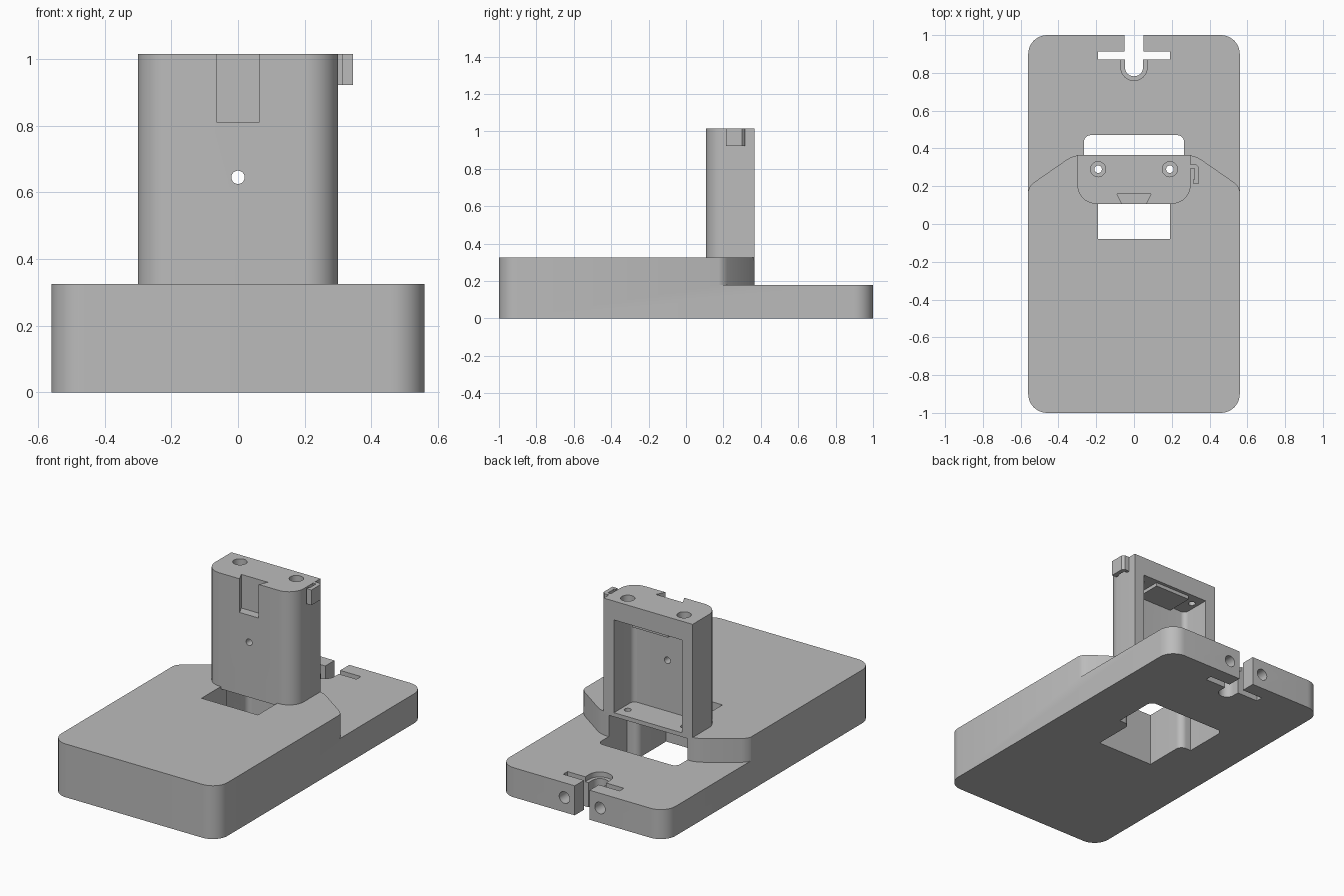
import bpy, bmesh, math
from mathutils import Vector, Matrix

if "Cube" in bpy.data.objects:
    bpy.data.objects.remove(bpy.data.objects["Cube"])

grey = bpy.data.materials.new("plain grey")
grey.diffuse_color = (0.5, 0.5, 0.5, 1)
grey.use_nodes = True
grey.node_tree.nodes["Principled BSDF"].inputs["Base Color"].default_value = grey.diffuse_color


def rounded(corners, steps=10):
    """Outline from (x, y, radius) corners, rounded by true arcs."""
    out = []
    n = len(corners)
    for i, (x, y, r) in enumerate(corners):
        p = Vector((x, y))
        if r == 0:
            out.append(p)
            continue
        a = (Vector(corners[i - 1][:2]) - p).normalized()
        b = (Vector(corners[(i + 1) % n][:2]) - p).normalized()
        half = a.angle(b) / 2
        c = p + (a + b).normalized() * (r / math.sin(half))
        t = r / math.tan(half)
        va, vb = p + a * t - c, p + b * t - c
        sweep = va.angle_signed(vb)
        for k in range(steps + 1):
            out.append(c + Matrix.Rotation(-sweep * k / steps, 2) @ va)
    return out


def circle(x, y, r, n=32):
    return [Vector((x + r * math.cos(2 * math.pi * k / n),
                    y + r * math.sin(2 * math.pi * k / n))) for k in range(n)]


def rect(x0, x1, y0, y1):
    return [Vector(p) for p in ((x0, y0), (x1, y0), (x1, y1), (x0, y1))]


def prism(name, outline, z0, z1, along_y=False):
    """Extrude an outline; along_y reads it as (x, z) and z0..z1 as y."""
    bm = bmesh.new()
    face = bm.faces.new([bm.verts.new((p[0], p[1], z0)) for p in outline])
    ext = bmesh.ops.extrude_face_region(bm, geom=[face])
    for v in ext["geom"]:
        if isinstance(v, bmesh.types.BMVert):
            v.co.z = z1
    if along_y:
        for v in bm.verts:
            v.co = (v.co.x, v.co.z, v.co.y)
    bmesh.ops.recalc_face_normals(bm, faces=bm.faces)
    mesh = bpy.data.meshes.new(name)
    bm.to_mesh(mesh)
    bm.free()
    mesh.materials.append(grey)
    ob = bpy.data.objects.new(name, mesh)
    bpy.context.collection.objects.link(ob)
    return ob


def cut(ob, outline, z0, z1, along_y=False):
    tool = prism("cutter", outline, z0, z1, along_y)
    tool.hide_render = True
    mod = ob.modifiers.new("cut", 'BOOLEAN')
    mod.operation, mod.solver, mod.object = 'DIFFERENCE', 'EXACT', tool
    bpy.context.view_layer.objects.active = ob
    bpy.ops.object.modifier_apply(modifier=mod.name)
    bpy.data.objects.remove(tool)


def finish(ob):
    bpy.ops.object.select_all(action='DESELECT')
    ob.select_set(True)
    bpy.context.view_layer.objects.active = ob
    bpy.ops.object.shade_smooth_by_angle(angle=math.radians(30))


# base block with rounded corners
base = prism("base", rounded([(-.56, -1, .1), (.56, -1, .1), (.56, 1, .1), (-.56, 1, .1)]), 0, .325)

# lowered rear deck behind the sloped shoulders
shoulder = [(.7, .17), (.56, .175), (.552, .197), (.53, .22), (.36, .338), (.33, .355), (.295, .365)]
cut(base, [(-.7, 1.2), (.7, 1.2)] + shoulder + [(-x, y) for x, y in reversed(shoulder)], .18, .6)

# stepped opening through the base
cut(base, rounded([(-.19, -.08, 0), (.19, -.08, 0), (.19, .19, .04), (.265, .19, 0),
                   (.265, .47, .035), (-.265, .47, .035), (-.265, .19, 0), (-.19, .19, .04)]), -.1, .6)

# rear cable slot, cross slot, round seat and its shallow ring
cut(base, rect(-.05, .05, .89, 1.1), -.1, .4)
cut(base, rect(-.19, .19, .87, .912), -.1, .4)
cut(base, rounded([(-.048, .782, .047), (.048, .782, .047), (.048, .89, 0), (-.048, .89, 0)]), -.1, .4)
cut(base, rounded([(-.07, .76, .069), (.07, .76, .069), (.07, .872, 0), (-.07, .872, 0)]), .15, .4)

# screw holes in the rear face
for s in (-1, 1):
    cut(base, circle(s * .12, .09, .035), .89, 1.1, True)
finish(base)

# upright housing with rounded front corners
tower = prism("housing", rounded([(-.3, .107, .1), (.3, .107, .1), (.3, .365, 0), (-.3, .365, 0)]), .31, 1.015)

# open rear cavity above a thin floor
cut(tower, rounded([(-.23, .18, .03), (.23, .18, .03), (.23, .5, 0), (-.23, .5, 0)]), .335, .9)

# dovetail pocket and pin hole in the front
cut(tower, [(-.055, .09), (.055, .09), (.09, .16), (-.09, .16)], .81, 1.1)
cut(tower, circle(0, .645, .02), .05, .25, True)

# counterbored screw holes in the top, with matching holes in the floor
for s in (-1, 1):
    cut(tower, circle(s * .19, .29, .04), .96, 1.1)
    cut(tower, circle(s * .19, .29, .02), .2, 1.1)
finish(tower)

# lip under the cavity ceiling
finish(prism("ceiling_lip", rect(-.12, .12, .17, .345), .878, .91))

# hooked side clip
finish(prism("side_clip", [(.29, .295), (.32, .295), (.32, .235), (.312, .235), (.312, .215),
                           (.345, .215), (.345, .3), (.33, .315), (.29, .315)], .922, 1.015))
